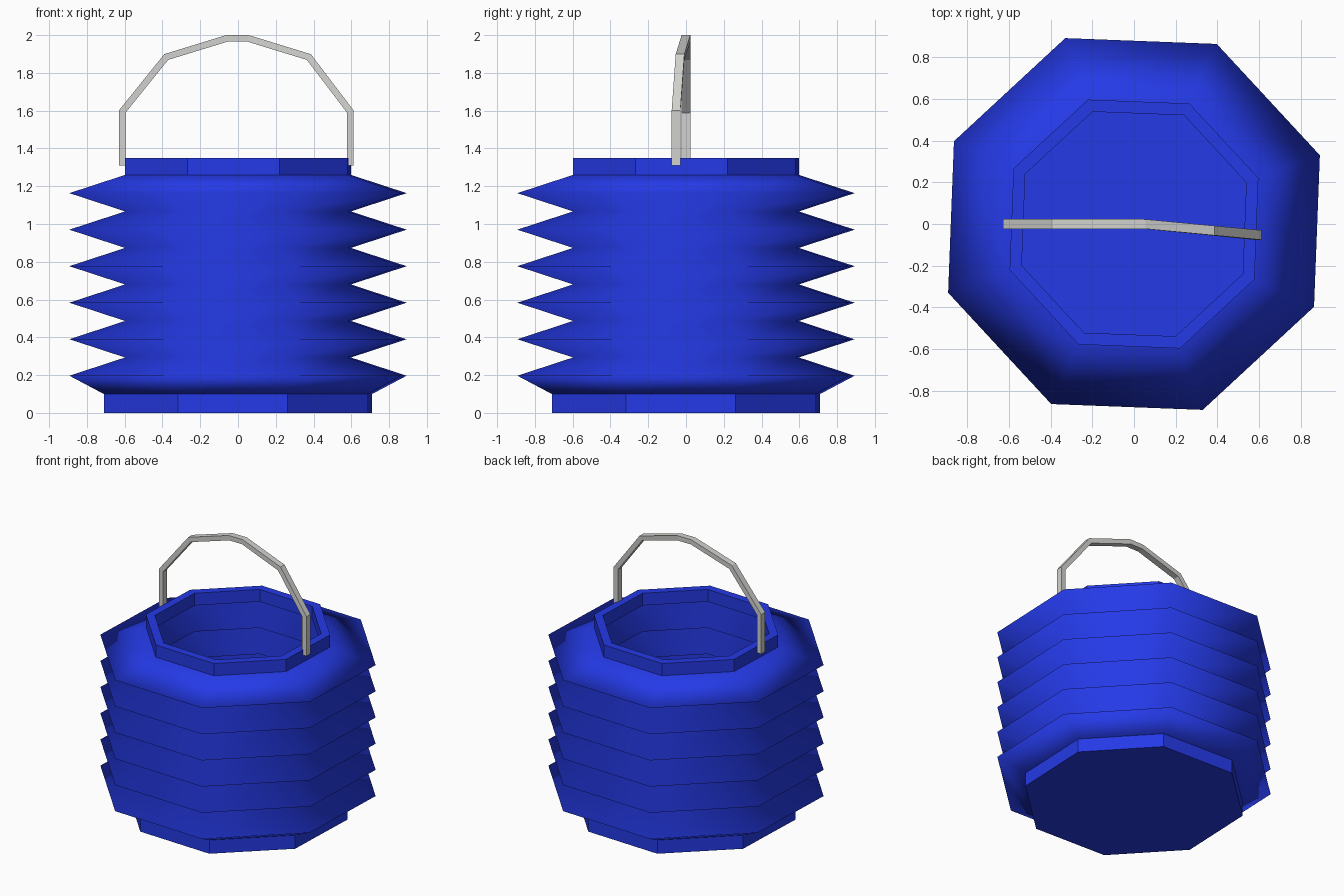
import bpy
import bmesh
from math import sin, cos, radians
from mathutils import Vector

cube = bpy.data.objects.get("Cube")
if cube:
    bpy.data.objects.remove(cube, do_unlink=True)

SIDES = 8
TURN = radians(20.3)
THICK = 0.062
PEAK, VALLEY, BASE = 0.952, 0.637, 0.757
BASE_Z, NECK_Z, TOP_Z = 0.10, 1.26, 1.35
FOLDS = 6


def material(name, rgb):
    mat = bpy.data.materials.new(name)
    mat.use_nodes = True
    color = (*rgb, 1.0)
    mat.diffuse_color = color
    mat.node_tree.nodes["Principled BSDF"].inputs["Base Color"].default_value = color
    return mat


def finish(bm, name, mat, smooth=False):
    mesh = bpy.data.meshes.new(name)
    bm.to_mesh(mesh)
    bm.free()
    mesh.materials.append(mat)
    for poly in mesh.polygons:
        poly.use_smooth = smooth
    obj = bpy.data.objects.new(name, mesh)
    bpy.context.scene.collection.objects.link(obj)
    return obj


def lathe(name, profile, mat, smooth=False, closed=False, flip=False):
    """Turn an (r, z) profile, listed upwards on the outside, into an octagonal shell."""
    bm = bmesh.new()
    rings = []
    for r, z in profile:
        if r == 0:
            rings.append([bm.verts.new((0, 0, z))] * SIDES)
        else:
            angles = [TURN + radians(360 / SIDES) * i for i in range(SIDES)]
            rings.append([bm.verts.new((r * cos(a), r * sin(a), z)) for a in angles])
    pairs = list(zip(rings, rings[1:]))
    if closed:
        pairs.append((rings[-1], rings[0]))
    for low, high in pairs:
        for i in range(SIDES):
            j = (i + 1) % SIDES
            corners = [low[i], low[j], high[j], high[i]]
            bm.faces.new(list(dict.fromkeys(corners)))
    if flip:
        bmesh.ops.reverse_faces(bm, faces=bm.faces[:])
    return finish(bm, name, mat, smooth)


blue = material("lantern blue", (0.018, 0.042, 0.80))
grey = material("handle grey", (0.64, 0.64, 0.62))

# Accordion wall: alternating valleys and peaks
step = (NECK_Z - BASE_Z) / (2 * FOLDS)
folds = [(PEAK if i % 2 else VALLEY, BASE_Z + i * step) for i in range(2 * FOLDS + 1)]
folds[0] = (BASE, BASE_Z)
lathe("folded_wall", folds, blue, smooth=True)
lathe("folded_lining", [(r - THICK, z) for r, z in folds], blue, smooth=True, flip=True)

# Top collar, open in the middle
inner = VALLEY - THICK
lathe("top_collar", [(inner, NECK_Z), (VALLEY, NECK_Z), (VALLEY, TOP_Z), (inner, TOP_Z)],
      blue, closed=True)

# Shallow base tray with a floor
lip = BASE - THICK
lathe("base_tray", [(0, 0), (BASE, 0), (BASE, BASE_Z), (lip, BASE_Z),
                    (lip, THICK), (0, THICK)], blue)

# Carrying handle: mitred square bar, swung slightly forward on its left half
path = [(-0.613, 1.31), (-0.613, 1.595), (-0.38, 1.884), (-0.058, 1.983),
        (0.052, 1.983), (0.375, 1.884), (0.595, 1.595), (0.595, 1.31)]
path = [Vector(p) for p in path]
HALF_BAR, HALF_WIDTH = 0.0175, 0.023
bm = bmesh.new()
sections = []
for i, p in enumerate(path):
    before = (p - path[i - 1]).normalized() if i else None
    after = (path[i + 1] - p).normalized() if i + 1 < len(path) else None
    before, after = before or after, after or before
    tangent = (before + after).normalized()
    out = Vector((-tangent.y, tangent.x)) * HALF_BAR / tangent.dot(before)
    y = -0.097 * max(0, p.x - 0.05)
    section = []
    for s, t in ((1, -1), (1, 1), (-1, 1), (-1, -1)):
        q = p + out * s
        section.append(bm.verts.new((q.x, y + t * HALF_WIDTH, q.y)))
    sections.append(section)
for a, b in zip(sections, sections[1:]):
    for i in range(4):
        j = (i + 1) % 4
        bm.faces.new((a[i], a[j], b[j], b[i]))
bm.faces.new(sections[0])
bm.faces.new(sections[-1])
bmesh.ops.recalc_face_normals(bm, faces=bm.faces[:])
finish(bm, "carrying_handle", grey)
